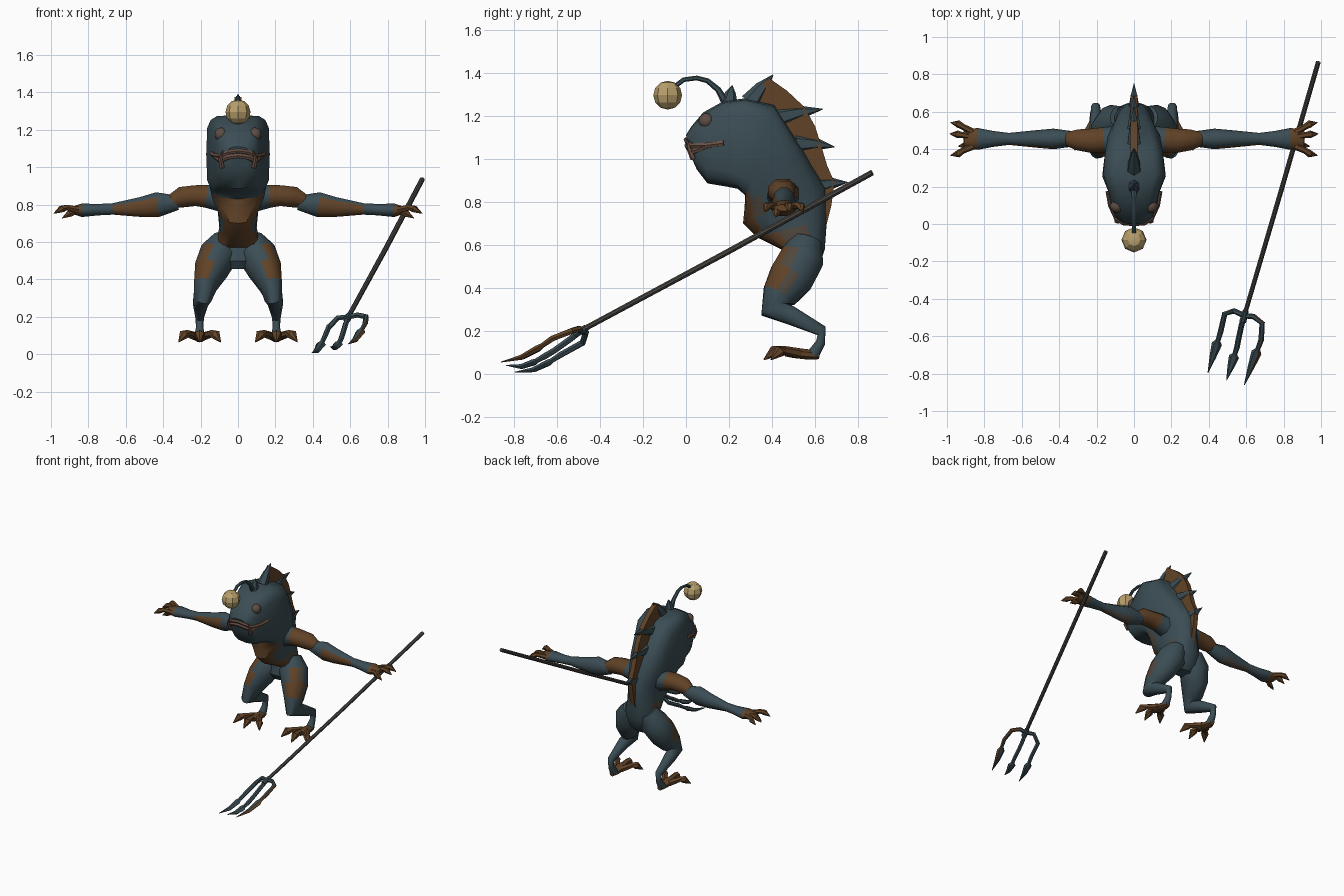
import bpy
import math
from mathutils import Vector

cube = bpy.data.objects.get("Cube")
if cube:
    bpy.data.objects.remove(cube, do_unlink=True)


def material(name, *rgb):
    mat = bpy.data.materials.new(name)
    mat.use_nodes = True
    mat.diffuse_color = (*rgb, 1)
    mat.node_tree.nodes["Principled BSDF"].inputs["Base Color"].default_value = (*rgb, 1)
    return mat


TEAL = material("teal skin", .043, .074, .088)
BROWN = material("brown skin", .12, .055, .02)
MOTTLED = material("mottled skin", .08, .064, .048)
LURE = material("pale lure", .48, .35, .15)
EYE = material("dull eye", .11, .075, .06)
LIP = material("lip", .14, .08, .06)
METAL = material("weathered shaft", .07, .064, .056)


def finish(obj, angle):
    bpy.ops.object.select_all(action="DESELECT")
    obj.select_set(True)
    bpy.context.view_layer.objects.active = obj
    bpy.ops.object.shade_smooth_by_angle(angle=math.radians(angle))


def build(name, verts, faces, mats, rule=None, angle=40):
    """Make an object; rule(centre, normal) picks a material slot."""
    mesh = bpy.data.meshes.new(name)
    mesh.from_pydata(verts, [], faces)
    for mat in mats:
        mesh.materials.append(mat)
    if rule:
        for poly in mesh.polygons:
            poly.material_index = rule(poly.center, poly.normal)
    obj = bpy.data.objects.new(name, mesh)
    bpy.context.collection.objects.link(obj)
    finish(obj, angle)


def bridge(rings, sides):
    """Quads between consecutive rings, with both ends capped."""
    faces = [tuple(reversed(range(sides)))]
    for r in range(rings - 1):
        for k in range(sides):
            a, b = r * sides + k, r * sides + (k + 1) % sides
            faces.append((a, b, b + sides, a + sides))
    last = (rings - 1) * sides
    faces.append(tuple(range(last, last + sides)))
    return faces


def tube(name, path, mats, sides=8, ref=(0, 0, 1), mirror=1, rule=None, angle=40):
    """Sweep an ellipse; each point is x, y, z, radius along ref, other radius."""
    centres = [Vector((p[0] * mirror, p[1], p[2])) for p in path]
    verts = []
    for i, p in enumerate(path):
        tangent = (centres[min(i + 1, len(path) - 1)] - centres[max(i - 1, 0)]).normalized()
        up = Vector(ref)
        up = (up - tangent * up.dot(tangent)).normalized()
        across = tangent.cross(up)
        for k in range(sides):
            a = math.tau * (k + .5) / sides
            verts.append(centres[i] + up * math.cos(a) * p[3] + across * math.sin(a) * p[-1])
    build(name, verts, bridge(len(path), sides), mats, rule, angle)


def ball(name, loc, radius, mat, segments, rings, angle):
    bpy.ops.mesh.primitive_uv_sphere_add(segments=segments, ring_count=rings, radius=radius, location=loc)
    obj = bpy.context.object
    obj.name = name
    obj.data.materials.append(mat)
    finish(obj, angle)


def power(value, exponent):
    return math.copysign(abs(value) ** exponent, value)


# Head and torso: each section has its front/under point, back/top point,
# half width and roundness
sections = [
    ((.03, .995), (.0, 1.11), .065, .7),
    ((.05, .95), (.025, 1.15), .1, .65),
    ((.1, .885), (.08, 1.215), .122, .6),
    ((.19, .87), (.17, 1.265), .14, .5),
    ((.24, .86), (.27, 1.28), .17, .42),
    ((.275, .83), (.41, 1.25), .16, .5),
    ((.272, .77), (.545, 1.04), .148, .75),
    ((.265, .7), (.65, .87), .11, .9),
    ((.33, .635), (.655, .72), .1, .9),
    ((.46, .57), (.645, .58), .125, .9),
    ((.45, .5), (.62, .5), .11, .9),
    ((.48, .455), (.58, .455), .06, .9),
]
SIDES = 16
verts = []
for low, high, width, e in sections:
    for k in range(SIDES):
        a = math.tau * k / SIDES
        c = (1 - power(math.cos(a), e)) / 2
        verts.append((width * power(math.sin(a), e),
                      low[0] + (high[0] - low[0]) * c,
                      low[1] + (high[1] - low[1]) * c))


def belly_rule(c, n):
    if c.z > .84 or c.z < .57:
        return 0
    if n.y < -.35 and c.y < .45:
        return 1
    return 2 if c.z < .69 and c.y < .57 or c.y < .36 else 0


faces = [tuple(reversed(f)) for f in bridge(len(sections), SIDES)]
build("body", verts, faces, [TEAL, BROWN, MOTTLED], belly_rule, 38)

# Back fin membrane
outline = [(.3, 1.29), (.385, 1.375), (.47, 1.315), (.55, 1.24), (.6, 1.15), (.625, 1.07),
           (.655, .97), (.69, .89), (.675, .78), (.645, .66),
           (.6, .7), (.6, .85), (.5, 1.03), (.4, 1.2)]
edge = [(x, y, z) for x in (-.018, .018) for y, z in outline]
build("back_fin", edge, bridge(2, len(outline)), [BROWN], None, 20)

# Spines: base, tip and base radius
spines = [((.3, 1.26), (.405, 1.39), .05), ((.43, 1.19), (.635, 1.23), .05),
          ((.51, 1.07), (.69, 1.055), .05), ((.6, .87), (.75, .89), .045),
          ((.2, 1.26), (.215, 1.34), .04)]
for base, tip, r in spines:
    mid = [(p + q) / 2 for p, q in zip(base, tip)]
    tube("spine", [(0, *base, r * .8, r), (0, mid[0], mid[1] + .006, r * .5, r * .62), (0, *tip, .002)],
         [TEAL], 6, (1, 0, 0), angle=25)

# Lure on its stalk
tube("lure_stalk", [(0, .19, 1.25, .02), (0, .15, 1.32, .014), (0, .1, 1.362, .012),
                    (0, .05, 1.375, .011), (0, -.01, 1.367, .011), (0, -.06, 1.33, .011)],
     [TEAL], 6, (1, 0, 0))
ball("lure", (0, -.085, 1.295), .067, LURE, 8, 6, 20)

# Mouth
for name, drop, r in (("upper_lip", 0, .013), ("lower_lip", .026, .015)):
    half = [(.137, .17, 1.072), (.124, .095, 1.062), (.093, .028, 1.06), (.055, .005, 1.08)]
    path = half + [(0, .002, 1.088)] + [(-x, y, z) for x, y, z in reversed(half)]
    tube(name, [(x, y + drop * .2, z - drop * (y < .08), r) for x, y, z in path], [LIP], 6)


def shoulder_rule(c, n):
    return 0 if abs(c.x) > .13 else 1


def arm_rule(c, n):
    if abs(c.x) > .85:
        return 1
    if .44 < abs(c.x) < .66 and n.y < -.3 and n.z < .6:
        return 1
    return 2 if .44 < abs(c.x) < .66 and n.z < -.3 else 0


def leg_rule(c, n):
    if not .37 < c.z < .56 or n.x * c.x < 0 or n.y > .1:
        return 0
    return 1 if n.y < -.3 and c.z > .43 else 2


for side, label in ((1, "left"), (-1, "right")):
    # Eyes and tusks
    ball(label + "_eye", (side * .09, .095, 1.175), .037, EYE, 10, 6, 40)
    tube(label + "_tusk", [(.085, .035, 1.0, .015), (.094, .015, 1.045, .012), (.082, .005, 1.09, .002)],
         [LIP], 6, (1, 0, 0), side)

    # Shoulder and arm
    tube(label + "_shoulder", [(.05, .45, .83, .085), (.17, .45, .845, .066, .072), (.23, .445, .848, .06, .07),
                               (.3, .45, .84, .06, .06), (.365, .455, .815, .036)],
         [BROWN, TEAL], 8, mirror=side, rule=shoulder_rule, angle=50)
    tube(label + "_arm", [(.32, .455, .81, .04), (.43, .455, .8, .07, .055), (.52, .455, .787, .056, .047),
                          (.67, .455, .777, .032, .032), (.75, .455, .773, .032, .042),
                          (.835, .455, .77, .038, .058), (.87, .455, .77, .026, .055),
                          (.91, .455, .772, .015, .045)],
         [TEAL, BROWN, MOTTLED], 10, mirror=side, rule=arm_rule, angle=50)

    # Clawed fingers and thumb
    for spread, reach, dip in ((.075, .98, 0), (.02, .985, 0), (-.085, .98, 0), (-.04, .94, .025)):
        y = .46 + spread
        tube(label + "_finger", [(.85, .455 + spread * .4, .77, .02), (reach - .065, y - spread * .2, .785 - dip, .016),
                                 (reach - .04, y, .777 - dip, .02), (reach, y + spread * .1, .753 - dip, .002)],
             [BROWN], 6, mirror=side, angle=30)

    # Leg
    tube(label + "_leg", [(.07, .565, .625, .06, .07), (.1, .54, .54, .105, .105), (.145, .49, .45, .092, .108),
                          (.175, .435, .365, .064, .085), (.19, .405, .3, .05, .062),
                          (.2, .48, .275, .042, .046), (.205, .63, .2, .024, .028),
                          (.205, .625, .145, .02, .023), (.205, .59, .09, .03, .03)],
         [TEAL, BROWN, MOTTLED], 12, (1, 0, 0), side, leg_rule, 60)

    # Foot
    tube(label + "_foot", [(.205, .62, .085, .018), (.205, .57, .09, .035, .026), (.205, .5, .098, .042, .026),
                           (.205, .46, .1, .02)], [BROWN], 8, (1, 0, 0), side)
    for spread in (-.1, 0, .1):
        ahead = .03 * (spread == 0)
        path = [(.205 + spread * s, y - ahead * s, z, r) for s, y, z, r in
                ((.2, .53, .095, .024), (.65, .455, .11, .02), (.85, .435, .105, .027), (1.12, .395, .066, .003))]
        tube(label + "_toe", path, [BROWN], 6, (1, 0, 0), side, angle=30)

# Trident shaft
tube("trident_shaft", [(.985, .865, .935, .014), (.79, .19, .565, .014), (.59, -.49, .2, .013)], [METAL], 8)
tube("trident_collar", [(.597, -.465, .212, .017), (.582, -.52, .185, .02)], [TEAL], 8)

# Trident prongs, each ending in a barbed head
prongs = {
    "left_prong": [(.59, -.49, .2), (.64, -.495, .21), (.685, -.53, .2), (.68, -.62, .165)],
    "middle_prong": [(.59, -.49, .2), (.575, -.54, .16), (.56, -.61, .11), (.55, -.66, .08)],
    "right_prong": [(.59, -.49, .2), (.535, -.465, .195), (.485, -.48, .145), (.462, -.58, .09)],
}
tips = {"left_prong": (.59, -.86, .055), "middle_prong": (.495, -.835, .04), "right_prong": (.395, -.795, .008)}
for name, path in prongs.items():
    start, tip = Vector(path[-1]), Vector(tips[name])
    bend = Vector((0, 0, -.022))
    head = [(*start.lerp(tip, t) + bend * s, r, w) for t, s, r, w in
            ((.2, .5, .012, .013), (.28, .7, .016, .028), (.6, 1, .013, .018))]
    tube(name, [(*p, .015, .015) for p in path] + head + [(*tip, .002, .002)], [TEAL, BROWN], 6,
         rule=lambda c, n, near=(name == "left_prong"): int(near and n.x > .45), angle=30)
